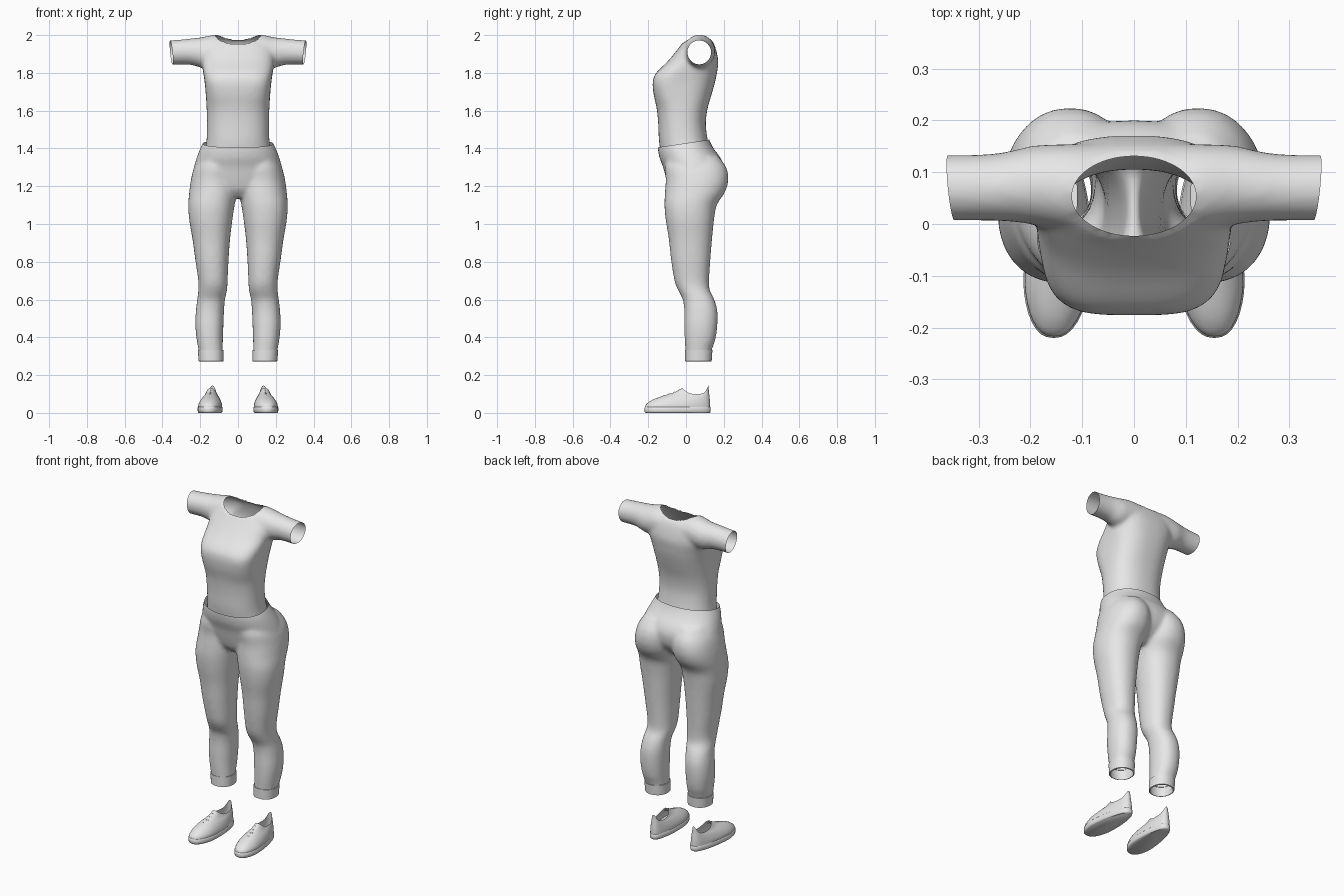
import bpy, bmesh, math
from mathutils import Vector

if "Cube" in bpy.data.objects:
    bpy.data.objects.remove(bpy.data.objects["Cube"])

cloth = bpy.data.materials.new("light_grey")
cloth.diffuse_color = (0.8, 0.8, 0.8, 1)
cloth.use_nodes = True
cloth.node_tree.nodes["Principled BSDF"].inputs["Base Color"].default_value = cloth.diffuse_color


def spline(rows, sub=4):
    """Catmull-Rom interpolation through rows of numbers."""
    out = []
    for i in range(len(rows) - 1):
        p0, p1, p2 = rows[max(i - 1, 0)], rows[i], rows[i + 1]
        p3 = rows[min(i + 2, len(rows) - 1)]
        for s in range(sub):
            t = s / sub
            out.append(tuple(0.5 * (2 * b + (c - a) * t + (2 * a - 5 * b + 4 * c - d) * t * t
                                    + (3 * b - a - 3 * c + d) * t ** 3)
                             for a, b, c, d in zip(p0, p1, p2, p3)))
    return out + [tuple(rows[-1])]


def power(v, n):
    return math.copysign(abs(v) ** (2 / n), v)


def oval(z, x0, x1, y0, y1, nf=2.2, nb=2.2, seg=48):
    """Horizontal superellipse ring with separate front and back squareness."""
    pts = []
    for k in range(seg):
        a = 2 * math.pi * k / seg
        n = nb if math.sin(a) > 0 else nf
        pts.append(((x0 + x1) / 2 + (x1 - x0) / 2 * power(math.cos(a), n),
                    (y0 + y1) / 2 + (y1 - y0) / 2 * power(math.sin(a), n), z))
    return pts


def loft(bm, rings, sx=1, caps=True):
    rows = [[bm.verts.new((sx * x, y, z)) for x, y, z in r] for r in rings]
    n = len(rows[0])
    faces = [bm.faces.new((a[j], a[(j + 1) % n], b[(j + 1) % n], b[j]))
             for a, b in zip(rows, rows[1:]) for j in range(n)]
    if caps:
        faces += [bm.faces.new(rows[0]), bm.faces.new(rows[-1])]
    bmesh.ops.recalc_face_normals(bm, faces=faces)


def make(name, bm, mirror=False, angle=50):
    me = bpy.data.meshes.new(name)
    bm.to_mesh(me)
    bm.free()
    ob = bpy.data.objects.new(name, me)
    bpy.context.collection.objects.link(ob)
    me.materials.append(cloth)
    if mirror:
        ob.modifiers.new("mirror", 'MIRROR').use_mirror_merge = False
    bpy.ops.object.select_all(action='DESELECT')
    ob.select_set(True)
    bpy.context.view_layer.objects.active = ob
    bpy.ops.object.shade_smooth_by_angle(angle=math.radians(angle))
    return ob


def fuse(bm, voxel, steps):
    """Merge overlapping volumes into one smooth skin."""
    me = bpy.data.meshes.new("volume")
    bm.to_mesh(me)
    bm.free()
    ob = bpy.data.objects.new("volume", me)
    bpy.context.collection.objects.link(ob)
    rm = ob.modifiers.new("remesh", 'REMESH')
    rm.mode, rm.voxel_size = 'VOXEL', voxel
    sm = ob.modifiers.new("smooth", 'SMOOTH')
    sm.factor, sm.iterations = 0.5, steps
    dg = bpy.context.evaluated_depsgraph_get()
    out = bmesh.new()
    out.from_mesh(ob.evaluated_get(dg).to_mesh())
    bpy.data.objects.remove(ob)
    return out


def cut(bm, co, no):
    """Trim everything on the side the normal points to, leaving an open edge."""
    bmesh.ops.bisect_plane(bm, geom=bm.verts[:] + bm.edges[:] + bm.faces[:],
                           plane_co=co, plane_no=Vector(no), clear_outer=True)


# Shirt body: z, half width, front y, back y, front and back squareness
body = [(1.34, .180, -.130, .140, 2.3, 2.3), (1.40, .172, -.138, .125, 2.3, 2.3),
        (1.45, .166, -.144, .114, 2.3, 2.3), (1.53, .164, -.147, .105, 2.4, 2.3),
        (1.61, .166, -.155, .114, 2.6, 2.4), (1.69, .171, -.172, .137, 3.2, 2.5),
        (1.755, .177, -.176, .155, 3.6, 2.6), (1.80, .184, -.158, .164, 3.2, 2.6),
        (1.86, .192, -.098, .171, 2.7, 2.6), (1.92, .192, -.048, .160, 2.5, 2.6),
        (1.96, .170, -.018, .145, 2.4, 2.5), (1.99, .140, .015, .120, 2.3, 2.3),
        (2.004, .118, .035, .105, 2.2, 2.2)]
# Sleeve: x, centre y, centre z, radius y, radius z
arm = [(.02, .07, 1.900, .088, .085), (.11, .07, 1.915, .085, .088), (.19, .075, 1.908, .077, .081),
       (.25, .072, 1.912, .067, .070), (.31, .07, 1.910, .064, .066), (.40, .07, 1.906, .064, .064)]
bm = bmesh.new()
loft(bm, [oval(z, -w, w, a, b, nf, nb) for z, w, a, b, nf, nb in spline(body)])
for sx in (1, -1):
    loft(bm, [[(x, cy + ry * math.cos(k * math.pi / 16), cz + rz * math.sin(k * math.pi / 16))
               for k in range(32)] for x, cy, cz, ry, rz in spline(arm)], sx)
bm = fuse(bm, 0.010, 10)
cut(bm, (0, 0, 1.38), (0, 0, -1))
for sx in (1, -1):
    cut(bm, (sx * .353, .07, 1.908), (sx, -.1, -.1))

# Neck opening: remove an oval patch and true up its rim
NY, RX, RY = .054, .120, .077


def neck(v):
    return math.hypot(v.co.x / RX, (v.co.y - NY) / RY)


bmesh.ops.delete(bm, geom=[v for v in bm.verts if v.co.z > 1.88 and neck(v) < 1], context='VERTS')
for v in bm.verts:
    if v.is_boundary and v.co.z > 1.88 and abs(v.co.x) < .2:
        f = neck(v)
        v.co.x, v.co.y = v.co.x / f, NY + (v.co.y - NY) / f
make("shirt", bm)

# Trousers hips: z, half width, front y, back y
hips = [(1.50, .164, -.146, .112), (1.45, .176, -.149, .122), (1.40, .200, -.149, .146),
        (1.35, .219, -.140, .183), (1.30, .233, -.121, .200), (1.235, .245, -.104, .190),
        (1.18, .215, -.085, .150), (1.14, .100, -.050, .100)]
# Trousers leg: z, inner x, outer x, front y, back y
leg = [(1.36, .030, .195, -.10, .170), (1.30, .002, .232, -.112, .213), (1.235, .0, .249, -.107, .224),
       (1.17, .003, .258, -.111, .207), (1.10, .018, .263, -.114, .163), (1.02, .030, .258, -.107, .148),
       (.92, .042, .241, -.091, .138), (.81, .050, .226, -.079, .129), (.70, .055, .210, -.061, .122),
       (.65, .058, .210, -.042, .126), (.60, .069, .216, -.017, .150), (.54, .074, .223, -.009, .166),
       (.465, .077, .226, -.009, .166), (.39, .080, .219, -.007, .156), (.33, .080, .209, -.003, .136),
       (.27, .080, .204, .0, .131), (.23, .080, .204, .0, .131)]
bm = bmesh.new()
loft(bm, [oval(z, -w, w, a, b) for z, w, a, b in spline(hips)])
for sx in (1, -1):
    loft(bm, [oval(*r) for r in spline(leg)], sx)
bm = fuse(bm, 0.010, 8)
cut(bm, (0, 0, 1.428), (0, -.15, 1))
cut(bm, (0, 0, .278), (0, 0, -1))
make("trousers", bm)

# Turned-up cuffs
bm = bmesh.new()
loft(bm, [oval(z, .080 - d, .2045 + e + d, -.001 - d, .132 + e + d)
          for z, d, e in [(.333, -.002, .004), (.333, .004, .004), (.305, .004, .002),
                          (.274, .004, 0), (.272, -.002, 0), (.30, -.003, 0)]], caps=False)
make("trouser_cuffs", bm, mirror=True)


# Shoes: every ring is narrower at the heel and toes slightly outward
def shoe_ring(y0, y1, w, zf, zs, zb):
    pts = []
    for k in range(40):
        a = 2 * math.pi * k / 40
        s = math.sin(a)
        y = (y0 + y1) / 2 + (y1 - y0) / 2 * power(s, 2.3)
        x = w * power(math.cos(a), 2.3) * (1 - .22 * min(1, max(0, (y + .12) / .2)))
        z = zs + (zf - zs) * max(0, -s) ** 2 + (zb - zs) * max(0, s) ** 4
        pts.append((.142 - .06 * y + x, y, z))
    return pts


bm = bmesh.new()
loft(bm, [shoe_ring(-.22 + d, .131 - d, .069 - d, z, z, z)
          for z, d in [(0, .006), (.005, .001), (.014, 0), (.028, 0), (.032, .004)]])
make("shoe_soles", bm, mirror=True)

upper = [(-.217, .128, .066, .030, .030, .030), (-.211, .127, .065, .046, .045, .060),
         (-.178, .124, .059, .069, .063, .090), (-.120, .121, .050, .091, .080, .115),
         (-.060, .120, .041, .110, .092, .130), (-.020, .118, .036, .132, .100, .145)]
bm = bmesh.new()
loft(bm, [shoe_ring(*r) for r in spline(upper, 3)], caps=False)
make("shoe_uppers", bm, mirror=True)

# Laces: short bars across the front of each shoe
bm = bmesh.new()
for y, z, w in [(-.115, .091, .020), (-.088, .100, .020), (-.062, .108, .019), (-.038, .119, .017)]:
    xc = .142 - .06 * y
    loft(bm, [[(xc + t * w, y + .012 * t * t + .004 * math.cos(k * math.pi / 4),
                z - .009 * t * t + .004 * math.sin(k * math.pi / 4)) for k in range(8)]
              for t in (-1, -.5, 0, .5, 1)])
make("shoe_laces", bm, mirror=True)
